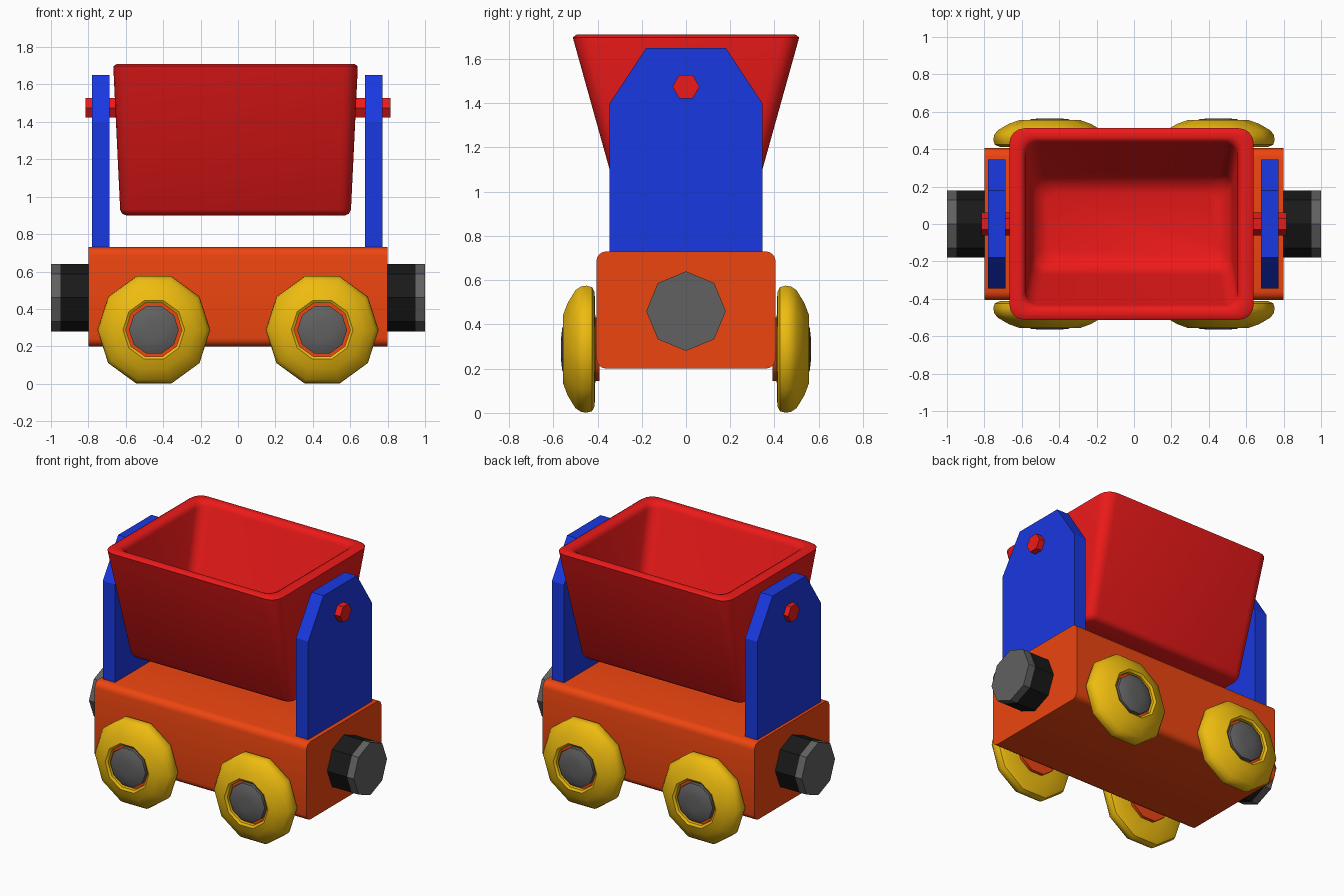
import bpy, bmesh
from math import sin, cos, pi, radians

if "Cube" in bpy.data.objects:
    bpy.data.objects.remove(bpy.data.objects["Cube"])

def material(name, rgb):
    m = bpy.data.materials.new(name)
    m.diffuse_color = (*rgb, 1)
    m.use_nodes = True
    m.node_tree.nodes["Principled BSDF"].inputs["Base Color"].default_value = m.diffuse_color
    return m

RED = material("red", (0.85, 0.01, 0.01))
BLUE = material("blue", (0.01, 0.04, 0.75))
ORANGE = material("orange", (0.85, 0.06, 0.005))
YELLOW = material("yellow", (0.85, 0.5, 0.005))
BLACK = material("black", (0.01, 0.01, 0.01))
GREY = material("grey", (0.12, 0.12, 0.12))

def loft(name, rings, mat, smooth=None, closed=False):
    """Skin equal-length rings of points; cap the ends or close the loop."""
    bm = bmesh.new()
    vr = [[bm.verts.new(p) for p in ring] for ring in rings]
    n = len(vr[0])
    pairs = list(zip(vr, vr[1:])) + ([(vr[-1], vr[0])] if closed else [])
    for a, b in pairs:
        for i in range(n):
            j = (i + 1) % n
            bm.faces.new((a[i], a[j], b[j], b[i]))
    if not closed:
        bm.faces.new(vr[0])
        bm.faces.new(vr[-1])
    bmesh.ops.recalc_face_normals(bm, faces=bm.faces)
    me = bpy.data.meshes.new(name)
    bm.to_mesh(me)
    bm.free()
    ob = bpy.data.objects.new(name, me)
    bpy.context.collection.objects.link(ob)
    me.materials.append(mat)
    if smooth:
        bpy.ops.object.select_all(action='DESELECT')
        ob.select_set(True)
        bpy.context.view_layer.objects.active = ob
        bpy.ops.object.shade_smooth_by_angle(angle=radians(smooth))
    return ob

def ngon(n, r, cu=0, cv=0, phase=0):
    return [(cu + r * cos(phase + 2 * pi * i / n), cv + r * sin(phase + 2 * pi * i / n)) for i in range(n)]

def rounded_rect(hu, hv, r, cu=0, cv=0, seg=4):
    pts = []
    for k, (su, sv) in enumerate([(1, 1), (-1, 1), (-1, -1), (1, -1)]):
        for i in range(seg + 1):
            a = (k + i / seg) * pi / 2
            pts.append((cu + su * (hu - r) + r * cos(a), cv + sv * (hv - r) + r * sin(a)))
    return pts

def prism_x(name, profile, x0, x1, mat, smooth=None):
    return loft(name, [[(x, y, z) for y, z in profile] for x in (x0, x1)], mat, smooth)

def lathe_y(name, profile, n, x, z, s, mat, closed=False):
    rings = [[(u, s * y, v) for u, v in ngon(n, r, x, z)] for r, y in profile]
    return loft(name, rings, mat, 40, closed)

# chassis block with rounded long edges
prism_x("chassis", rounded_rect(0.405, 0.265, 0.045, 0, 0.465), -0.8, 0.8, ORANGE, 40)

# open hopper: outer wall, rounded rim, inner wall, floor (z, half x, half y, corner radius)
hopper = [(0.90, 0.585, 0.26, 0.04), (0.909, 0.606, 0.281, 0.05), (0.93, 0.617, 0.298, 0.06),
          (1.68, 0.653, 0.507, 0.08), (1.698, 0.653, 0.512, 0.08), (1.71, 0.635, 0.495, 0.07),
          (1.71, 0.595, 0.462, 0.07), (1.70, 0.577, 0.445, 0.07), (1.675, 0.567, 0.433, 0.07),
          (1.10, 0.54, 0.27, 0.07), (1.03, 0.515, 0.235, 0.07), (1.0, 0.45, 0.17, 0.06)]
loft("hopper", [[(x, y, z) for x, y in rounded_rect(hx, hy, r, -0.013)] for z, hx, hy, r in hopper], RED, 45)

post = [(-0.345, 0.7), (0.345, 0.7), (0.345, 1.4), (0.18, 1.65), (-0.18, 1.65), (-0.345, 1.4)]
for s, side in ((-1, "left"), (1, "right")):
    # upright support and pivot pin
    prism_x(side + "_post", post, s * 0.73 - 0.05, s * 0.73 + 0.042, BLUE)
    prism_x(side + "_pivot_pin", ngon(6, 0.061, 0, 1.475), s * 0.6, s * 0.815, RED)
    # coupling buffer with end plate
    prism_x(side + "_buffer", ngon(8, 0.18, 0, 0.46), s * 0.78, s * 0.95, BLACK)
    prism_x(side + "_buffer_cap", ngon(8, 0.18, 0, 0.46), s * 0.95, s * 1.0, GREY)

# wheels: tyre ring, recessed hub and domed axle cap
tyre = [(0.15, 0.41), (0.27, 0.413), (0.295, 0.425), (0.302, 0.45), (0.298, 0.475), (0.28, 0.5),
        (0.22, 0.535), (0.165, 0.555), (0.15, 0.545)]
for sy, fb in ((-1, "front"), (1, "back")):
    for sx, side in ((-1, "left"), (1, "right")):
        name, x = f"{fb}_{side}_", sx * 0.45
        lathe_y(name + "wheel", tyre, 10, x, 0.288, sy, YELLOW, True)
        lathe_y(name + "hub", [(0.151, 0.39), (0.151, 0.52)], 10, x, 0.288, sy, ORANGE)
        lathe_y(name + "axle_cap", [(0.133, 0.5), (0.133, 0.545), (0.1, 0.56), (0.05, 0.565)],
                10, x, 0.288, sy, GREY)
